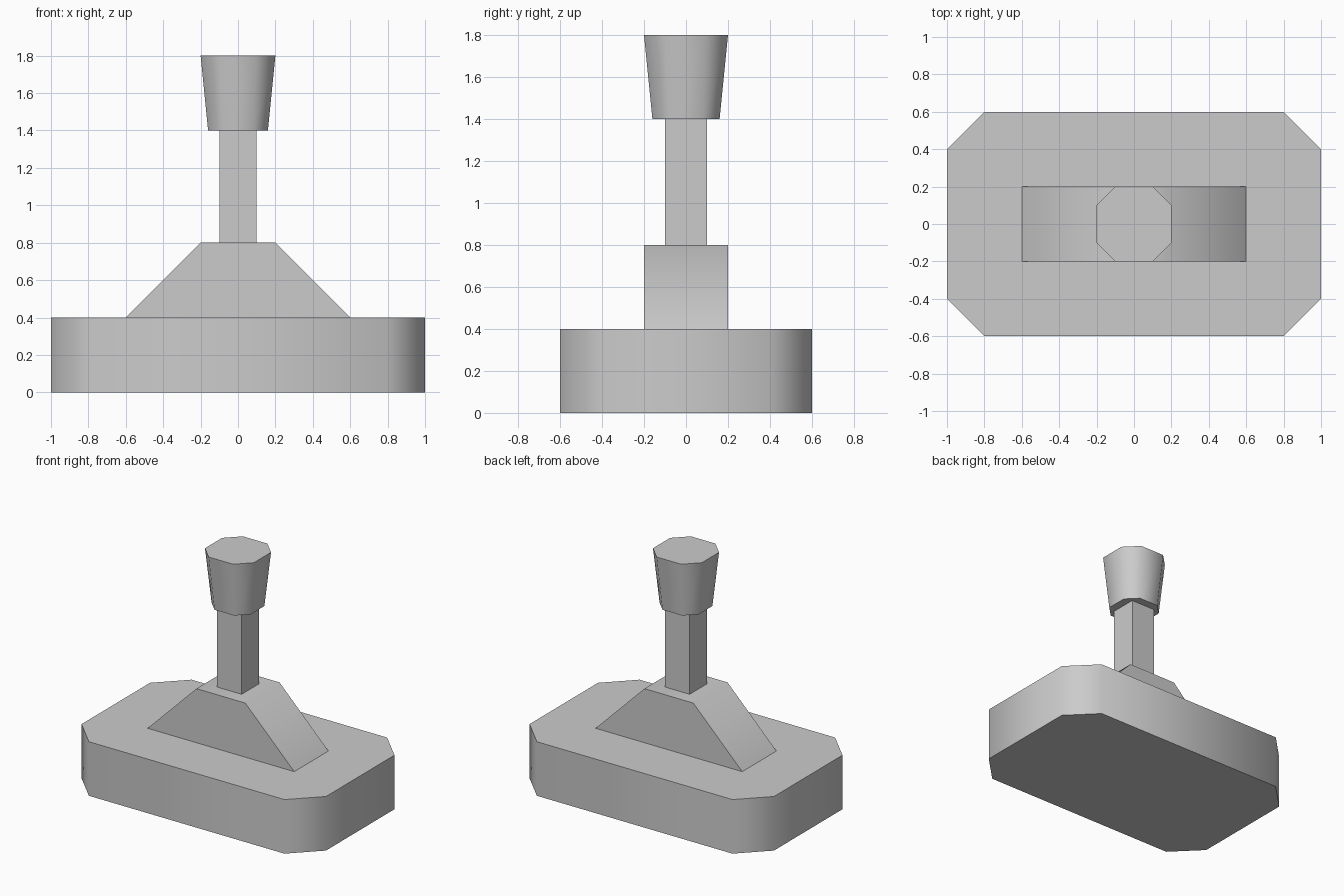
import bpy, bmesh, math

if "Cube" in bpy.data.objects:
    bpy.data.objects.remove(bpy.data.objects["Cube"])


def octagon(hx, hy, c):
    # Rectangle outline with corners cut by c
    return [(hx, -hy + c), (hx, hy - c), (hx - c, hy), (-hx + c, hy),
            (-hx, hy - c), (-hx, -hy + c), (-hx + c, -hy), (hx - c, -hy)]


def rect(hx, hy):
    return [(hx, -hy), (hx, hy), (-hx, hy), (-hx, -hy)]


def loft(name, bottom, top, z0, z1):
    # Solid between two matching outlines, smooth across its 45 degree edges
    bm = bmesh.new()
    lo = [bm.verts.new((x, y, z0)) for x, y in bottom]
    hi = [bm.verts.new((x, y, z1)) for x, y in top]
    bm.faces.new(lo[::-1])
    bm.faces.new(hi)
    n = len(lo)
    for i in range(n):
        j = (i + 1) % n
        bm.faces.new((lo[i], lo[j], hi[j], hi[i]))
    mesh = bpy.data.meshes.new(name)
    bm.to_mesh(mesh)
    bm.free()
    obj = bpy.data.objects.new(name, mesh)
    bpy.context.collection.objects.link(obj)
    bpy.ops.object.select_all(action='DESELECT')
    obj.select_set(True)
    bpy.context.view_layer.objects.active = obj
    bpy.ops.object.shade_smooth_by_angle(angle=math.radians(60))
    return obj


# Base block with cut corners
slab = octagon(1, 0.6, 0.2)
loft("base", slab, slab, 0, 0.4)
# Sloped mount on the base
loft("sloped_mount", rect(0.6, 0.2), rect(0.2, 0.2), 0.4, 0.8)
# Square lever shaft
loft("lever_shaft", rect(0.1, 0.1), rect(0.1, 0.1), 0.8, 1.4)
# Flared octagonal knob
loft("knob", octagon(0.16, 0.16, 0.08), octagon(0.2, 0.2, 0.1), 1.4, 1.8)
